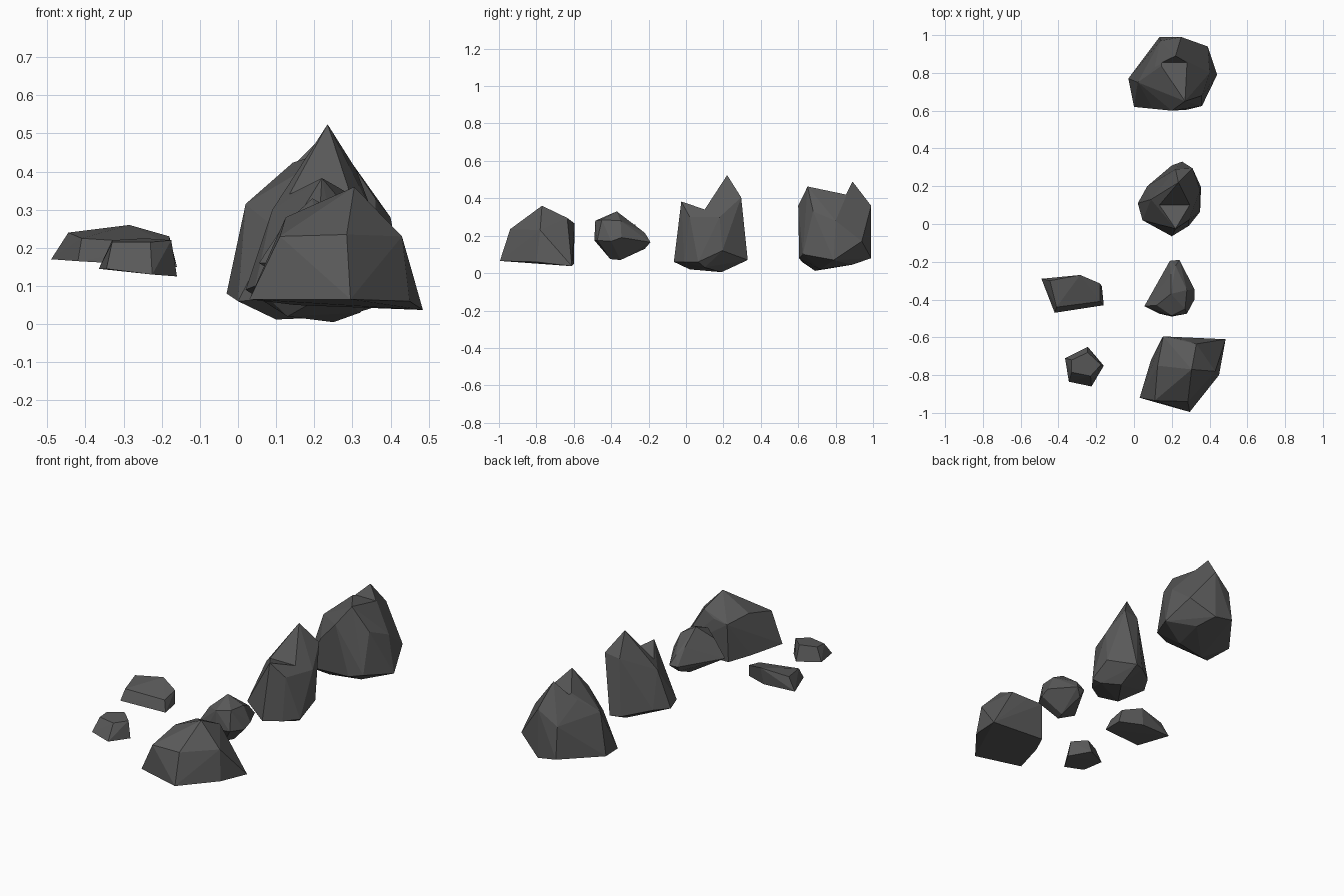
import bpy, bmesh

stone = bpy.data.materials.new("dark_grey_stone")
stone.diffuse_color = (0.1, 0.1, 0.1, 1)


def hull(name, corners):
    """Faceted boulder: convex skin around its corner points."""
    bm = bmesh.new()
    for c in corners:
        bm.verts.new(c)
    res = bmesh.ops.convex_hull(bm, input=bm.verts[:])
    junk = {g for g in res["geom_interior"] + res["geom_unused"]
            if isinstance(g, bmesh.types.BMVert)}
    bmesh.ops.delete(bm, geom=list(junk), context='VERTS')
    bmesh.ops.dissolve_limit(bm, angle_limit=0.06, verts=bm.verts[:], edges=bm.edges[:])
    bmesh.ops.recalc_face_normals(bm, faces=bm.faces[:])
    me = bpy.data.meshes.new(name)
    bm.to_mesh(me)
    bm.free()
    me.materials.append(stone)
    ob = bpy.data.objects.new(name, me)
    bpy.context.collection.objects.link(ob)
    return ob


def notch(rock, front, valley, back):
    """Cut a V-shaped cleft between two peaks, profile given in (y, z)."""
    far = [tuple(v + (p - v) * 1.6 for v, p in zip(valley, peak)) for peak in (front, back)]
    profile = [valley, far[0], (far[0][0], 0.9), (far[1][0], 0.9), far[1]]
    cutter = hull(rock.name + "_cutter", [(x, y, z) for x in (-0.3, 0.7) for y, z in profile])
    cutter.hide_render = True
    cutter.hide_set(True)
    mod = rock.modifiers.new("cleft", 'BOOLEAN')
    mod.operation, mod.solver, mod.object = 'DIFFERENCE', 'EXACT', cutter


# Large boulder at the back, two peaks
back_rock = hull("back_boulder", [
    (.1, .69, .012), (.3, .89, .045), (.28, .72, .02),
    (-.03, .77, .08), (0, .62, .06), (.28, .605, .08), (.36, .625, .1), (.44, .79, .07),
    (.135, .99, .1), (.25, .99, .08), (.39, .94, .17),
    (.02, .75, .315), (.1, .61, .25), (.2, .6, .36), (.4, .8, .28), (.36, .68, .33),
    (.14, .97, .28), (.25, .99, .36), (.11, .83, .39),
    (.27, .65, .463), (.22, .89, .49)])
notch(back_rock, (.65, .463), (.855, .42), (.89, .49))

# Tall boulder in the middle, two peaks
tall_rock = hull("tall_boulder", [
    (.25, .19, .005), (.13, .02, .02), (.32, .1, .03),
    (.2, -.065, .06), (.02, .11, .09), (.045, .02, .1), (.35, .065, .06), (.355, .195, .12),
    (.255, .33, .07), (.2, .31, .07), (.07, .2, .1), (.29, -.01, .06),
    (.35, .18, .3), (.29, .02, .3), (.31, .295, .405), (.09, .13, .3), (.22, .29, .39),
    (.22, -.025, .383), (.235, .22, .524)])
notch(tall_rock, (-.025, .383), (.1, .34), (.22, .524))

# Small rounded rock
hull("round_rock", [
    (.22, -.35, .07), (.2, -.405, .075), (.055, -.435, .16), (.135, -.475, .16),
    (.2, -.49, .175), (.28, -.475, .175), (.32, -.4, .17), (.32, -.345, .19),
    (.19, -.195, .165), (.24, -.19, .165), (.22, -.22, .215), (.2, -.22, .13),
    (.2, -.485, .28), (.27, -.45, .285), (.12, -.43, .26), (.195, -.37, .33),
    (.28, -.35, .28), (.195, -.27, .25)])

# Broad flat-bottomed boulder at the front
hull("front_boulder", [
    (.03, -.92, .065), (.295, -.995, .065), (.45, -.8, .06), (.485, -.61, .037),
    (.15, -.6, .05), (.09, -.72, .06),
    (.11, -.935, .23), (.285, -.94, .235), (.43, -.78, .23),
    (.125, -.75, .28), (.155, -.595, .265), (.25, -.61, .27), (.33, -.635, .295),
    (.305, -.77, .36)])

# Flat slab
hull("flat_slab", [
    (-.49, -.29, .17), (-.42, -.47, .165), (-.16, -.43, .15), (-.17, -.33, .16),
    (-.3, -.28, .165), (-.445, -.3, .24), (-.285, -.27, .26), (-.18, -.315, .23),
    (-.41, -.44, .225), (-.18, -.41, .21)])

# Five-sided pebble: base ring and smaller top ring
base = [(-.365, -.71, .145), (-.245, -.65, .14), (-.16, -.75, .125), (-.225, -.86, .13), (-.345, -.835, .145)]
top = [(-.33, -.72, .22), (-.245, -.68, .225), (-.175, -.745, .22), (-.23, -.805, .215), (-.33, -.785, .215)]
hull("pebble", base + top)
